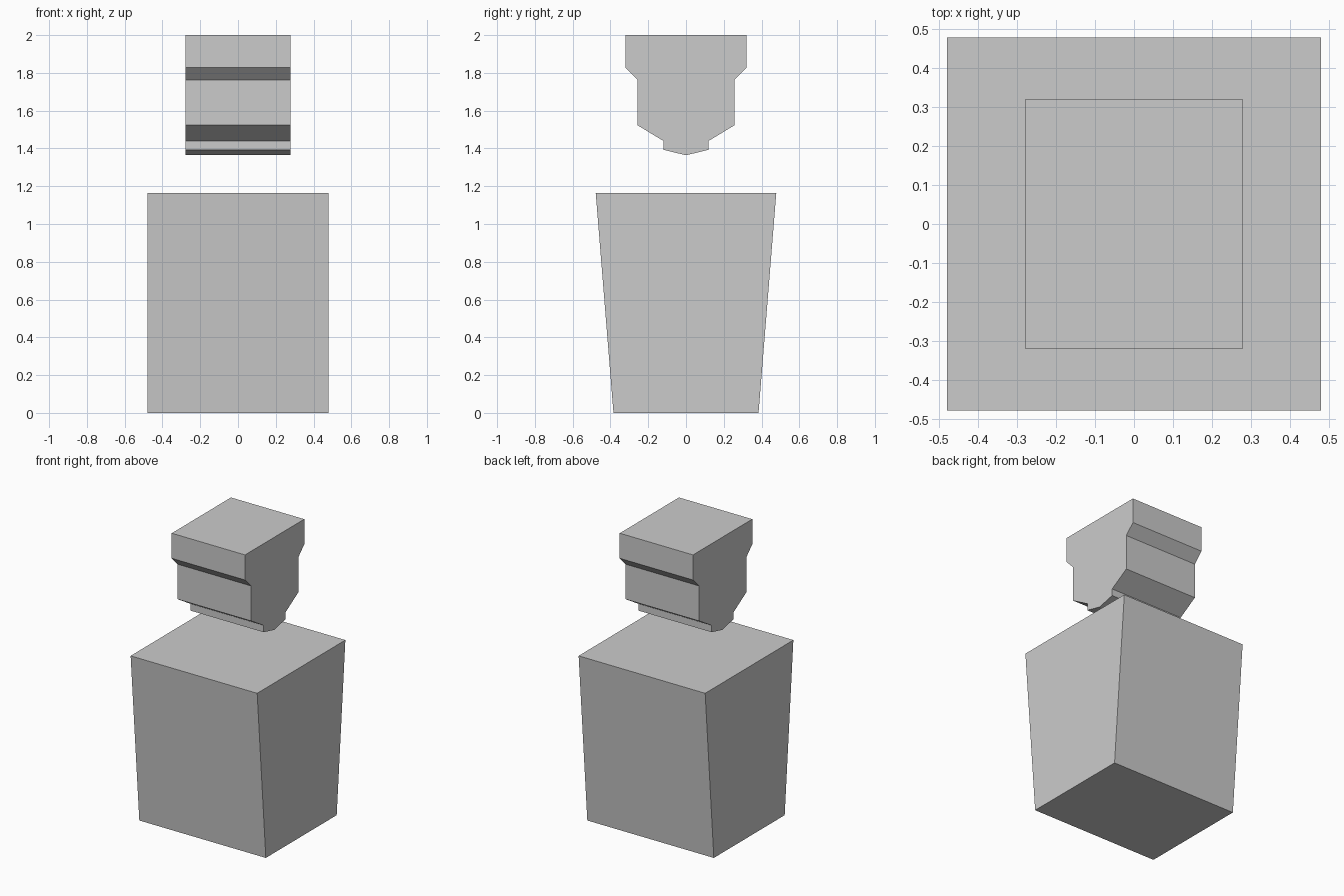
import bpy, bmesh

if "Cube" in bpy.data.objects:
    bpy.data.objects.remove(bpy.data.objects["Cube"])


def symmetric_prism(name, half_profile, half_width):
    """Mirror a (y, z) half profile, listed bottom to top, and extrude it along x."""
    mirrored = [(-y, z) for y, z in reversed(half_profile) if y > 0]
    bm = bmesh.new()
    verts = [bm.verts.new((-half_width, y, z)) for y, z in half_profile + mirrored]
    face = bm.faces.new(verts)
    result = bmesh.ops.extrude_face_region(bm, geom=[face], use_keep_orig=True)
    moved = [v for v in result["geom"] if isinstance(v, bmesh.types.BMVert)]
    bmesh.ops.translate(bm, verts=moved, vec=(2 * half_width, 0, 0))
    bmesh.ops.recalc_face_normals(bm, faces=bm.faces)
    mesh = bpy.data.meshes.new(name)
    bm.to_mesh(mesh)
    bm.free()
    obj = bpy.data.objects.new(name, mesh)
    bpy.context.collection.objects.link(obj)
    return obj


# Tapered lower block
symmetric_prism("body", [(0.384, 0), (0.478, 1.165)], 0.48)

# Floating stepped head with a blunt point underneath
symmetric_prism("head", [(0, 1.364), (0.12, 1.393), (0.12, 1.44), (0.257, 1.523),
                         (0.257, 1.763), (0.321, 1.828), (0.321, 2.0)], 0.278)
